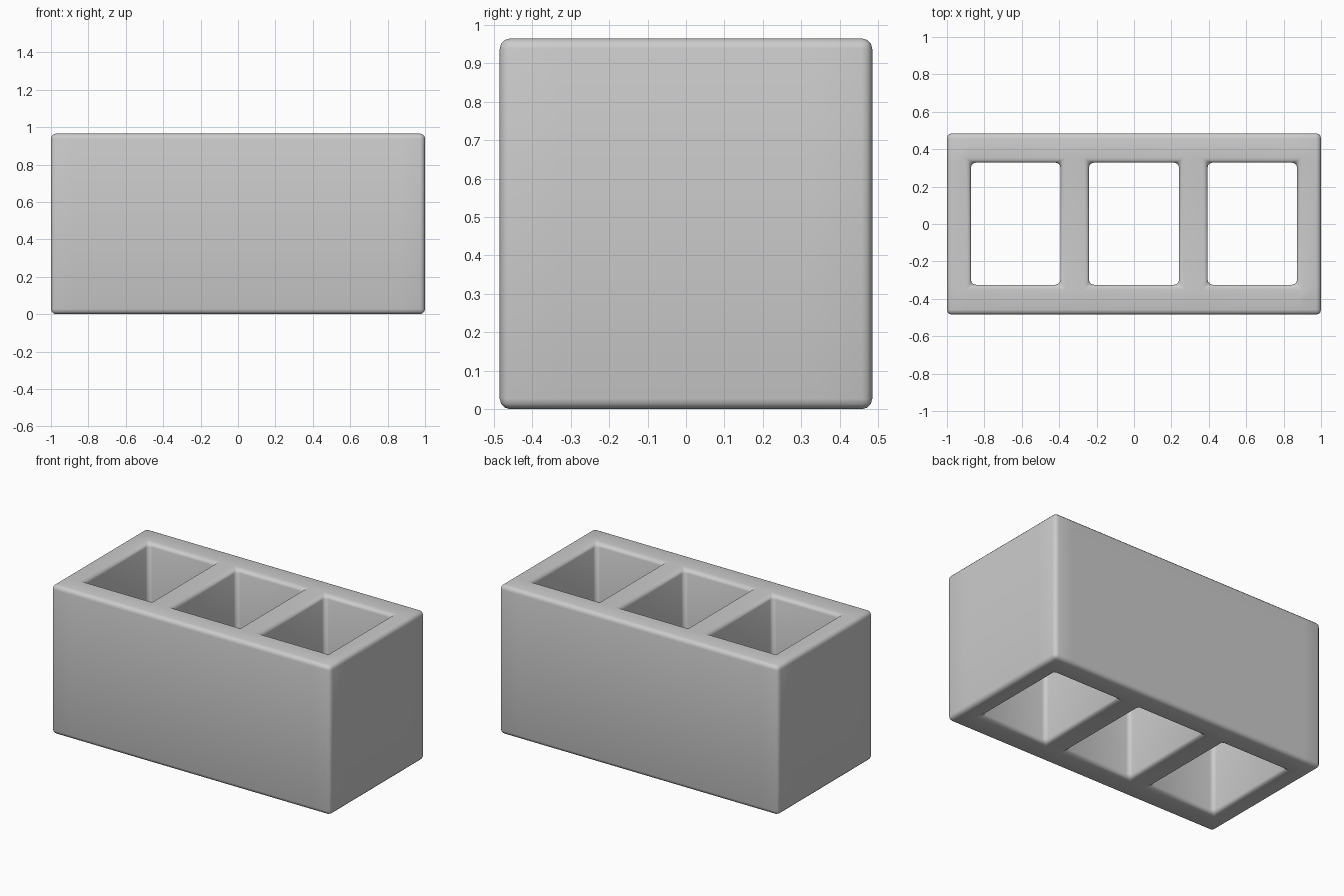
import bpy, bmesh

if "Cube" in bpy.data.objects:
    bpy.data.objects.remove(bpy.data.objects["Cube"])

HEIGHT = 0.965
XS = [-1.0, -0.872, -0.393, -0.241, 0.241, 0.393, 0.872, 1.0]
YS = [-0.485, -0.325, 0.328, 0.485]

# Footprint: a grid of quads with the three openings left out
bm = bmesh.new()
grid = [[bm.verts.new((x, y, 0)) for y in YS] for x in XS]
for i in range(len(XS) - 1):
    for j in range(len(YS) - 1):
        if j == 1 and i % 2 == 1:
            continue
        bm.faces.new((grid[i][j], grid[i + 1][j], grid[i + 1][j + 1], grid[i][j + 1]))

# Raise the footprint into a block with through holes
base = bm.faces[:]
top = bmesh.ops.extrude_face_region(bm, geom=base, use_keep_orig=True)
verts = [g for g in top["geom"] if isinstance(g, bmesh.types.BMVert)]
bmesh.ops.translate(bm, verts=verts, vec=(0, 0, HEIGHT))
bmesh.ops.recalc_face_normals(bm, faces=bm.faces[:])

# Soften every hard edge
hard = [e for e in bm.edges if len(e.link_faces) == 2 and e.calc_face_angle() > 0.5]
bmesh.ops.bevel(bm, geom=hard, offset=0.027, offset_type='OFFSET',
                segments=3, profile=0.5, affect='EDGES')
for f in bm.faces:
    f.smooth = True

mesh = bpy.data.meshes.new("hollow_block")
bm.to_mesh(mesh)
bm.free()
block = bpy.data.objects.new("hollow_block", mesh)
bpy.context.collection.objects.link(block)
